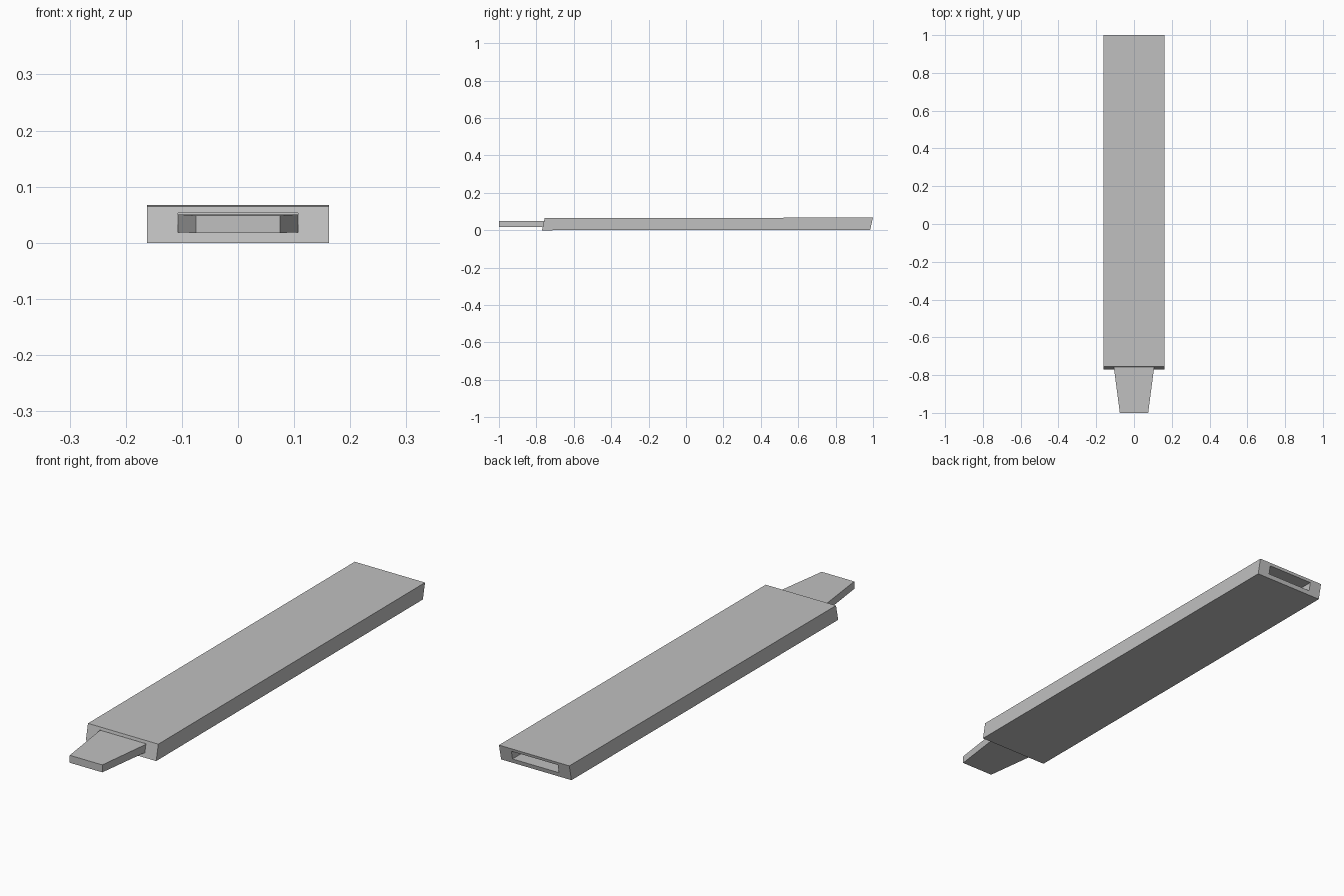
import bpy
import bmesh

cube = bpy.data.objects.get("Cube")
if cube:
    bpy.data.objects.remove(cube, do_unlink=True)

grey = bpy.data.materials.new("plain grey")
grey.use_nodes = True
colour = (0.53, 0.53, 0.53, 1)
grey.diffuse_color = colour
grey.node_tree.nodes["Principled BSDF"].inputs["Base Color"].default_value = colour

LEAN = 0.22    # end faces lean back towards the top
RISE = 0.0015  # the long body climbs very slightly


def loft(name, sections):
    """Join rectangles (half width, bottom, top, y, lean) and cap both ends."""
    bm = bmesh.new()
    rings = []
    for half, low, high, y, lean in sections:
        corners = ((-half, low), (half, low), (half, high), (-half, high))
        rings.append([bm.verts.new((x, y + lean * z, z + RISE * (y + 0.77)))
                      for x, z in corners])
    for a, b in zip(rings, rings[1:]):
        for i in range(4):
            j = (i + 1) % 4
            bm.faces.new((a[i], a[j], b[j], b[i]))
    bm.faces.new(rings[0][::-1])
    bm.faces.new(rings[-1])
    bmesh.ops.recalc_face_normals(bm, faces=bm.faces)
    mesh = bpy.data.meshes.new(name)
    bm.to_mesh(mesh)
    bm.free()
    mesh.materials.append(grey)
    obj = bpy.data.objects.new(name, mesh)
    bpy.context.collection.objects.link(obj)
    return obj


# Flat case, with a shallow slot in front and a deep one behind
front, back = -0.77, 0.985
slot = (0.107, 0.018, 0.053)
outer = (0.162, 0, 0.065)
loft("case", [
    (*slot, front + 0.08, LEAN),
    (*slot, front, LEAN),
    (*outer, front, LEAN),
    (*outer, back, LEAN),
    (*slot, back, LEAN),
    (*slot, front + 0.12, LEAN),
])

# Tapered tab that comes out of the front slot
loft("front_tab", [
    (0.075, 0.018, 0.049, -1.0, 0),
    (0.1065, 0.0183, 0.0505, -0.76, 0),
    (0.1065, 0.0183, 0.0505, -0.69, 0),
])
